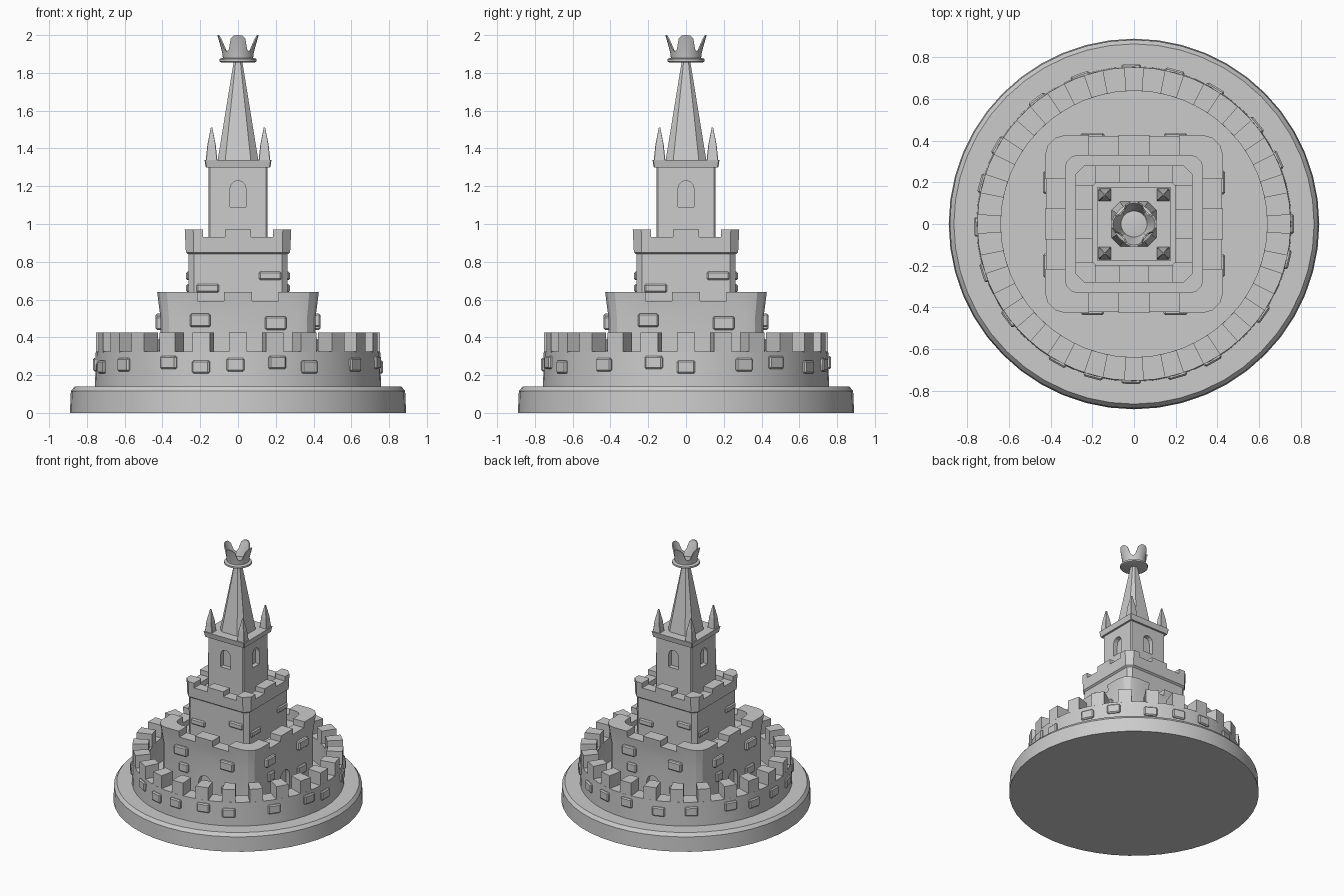
import bpy, bmesh, math
from mathutils import Matrix, Vector

if "Cube" in bpy.data.objects:
    bpy.data.objects.remove(bpy.data.objects["Cube"])


def finish(name, bm, bevel=0.0):
    bmesh.ops.recalc_face_normals(bm, faces=bm.faces)
    me = bpy.data.meshes.new(name)
    bm.to_mesh(me)
    bm.free()
    ob = bpy.data.objects.new(name, me)
    bpy.context.collection.objects.link(ob)
    if bevel:
        m = ob.modifiers.new("bevel", 'BEVEL')
        m.width, m.segments = bevel, 1
    return ob


def add_loft(bm, sections, closed=False):
    rows = [[bm.verts.new(p) for p in s] for s in sections]
    n = len(rows[0])
    pairs = list(zip(rows, rows[1:])) + ([(rows[-1], rows[0])] if closed else [])
    for a, b in pairs:
        for i in range(n):
            j = (i + 1) % n
            bm.faces.new((a[i], a[j], b[j], b[i]))
    if not closed:
        bm.faces.new(rows[0])
        bm.faces.new(rows[-1])


def loft(name, sections, closed=False):
    bm = bmesh.new()
    add_loft(bm, sections, closed)
    return finish(name, bm)


def circle(r, z, n=48):
    return [(r * math.cos(2 * math.pi * i / n), r * math.sin(2 * math.pi * i / n), z) for i in range(n)]


def square(h, r, z, n=1, cx=0, cy=0):
    # square outline with rounded (n > 1) or chamfered corners
    pts = []
    for k in range(4):
        c = math.radians(45 + 90 * k)
        ox, oy = (h - r) * math.sqrt(2) * math.cos(c), (h - r) * math.sqrt(2) * math.sin(c)
        for i in range(n + 1):
            a = math.radians(90 * k + 90 * i / n)
            pts.append((cx + ox + r * math.cos(a), cy + oy + r * math.sin(a), z))
    return pts


def add_box(bm, size, mat):
    bmesh.ops.create_cube(bm, size=1, matrix=mat @ Matrix.Diagonal((*size, 1)))


def cut(ob, cutter):
    cutter.hide_render = True
    m = ob.modifiers.new("cut", 'BOOLEAN')
    m.operation, m.solver, m.object = 'DIFFERENCE', 'EXACT', cutter
    bpy.context.view_layer.objects.active = ob
    bpy.ops.object.modifier_apply(modifier=m.name)
    bpy.data.objects.remove(cutter)


def crenellate(ob, inner, outer, z):
    # two bars each way leave a centre merlon and corner merlons
    for along_x in (0, 1):
        bm = bmesh.new()
        for s in (-1, 1):
            off, w = s * (inner + outer) / 2, outer - inner
            pos, size = (off, 0, z + 0.1), (w, 2, 0.2)
            if along_x:
                pos, size = (0, off, z + 0.1), (2, w, 0.2)
            add_box(bm, size, Matrix.Translation(pos))
        cut(ob, finish("crenel_cutter", bm))


def cut_arches(ob, face, depth, half, z0, z1):
    # arched recess on all four sides
    bm = bmesh.new()
    prof = [(-half, z0), (half, z0)]
    prof += [(half * math.cos(t * math.pi / 6), z1 - half + half * math.sin(t * math.pi / 6)) for t in range(7)]
    for k in range(4):
        rot = Matrix.Rotation(k * math.pi / 2, 3, 'Z')
        add_loft(bm, [[rot @ Vector((x, y, z)) for x, z in prof] for y in (-face - 0.05, -face + depth)])
    cut(ob, finish("arch_cutter", bm))


def bricks(name, items):
    # each brick: facing angle, distance, sideways offset, z, width, height
    bm = bmesh.new()
    for a, d, s, z, w, h in items:
        mat = Matrix.Rotation(math.radians(a), 4, 'Z') @ Matrix.Translation((d, s, z))
        add_box(bm, (0.05, w, h), mat)
    finish(name, bm, 0.008)


# Round base
loft("base", [circle(0.89, 0), circle(0.885, 0.115), circle(0.865, 0.14)])

# Outer ring wall with merlons
loft("ring_wall", [circle(0.757, 0.13), circle(0.753, 0.325), circle(0.64, 0.325), circle(0.64, 0.13)], True)
bm = bmesh.new()
for k in range(24):
    c = math.radians(15 * k)
    d = math.radians(3.6)
    quad = [(r, c + s * d) for r, s in ((0.64, -1), (0.753, -1), (0.753, 1), (0.64, 1))]
    add_loft(bm, [[(r * math.cos(a), r * math.sin(a), z) for r, a in quad] for z in (0.32, 0.425)])
finish("ring_merlons", bm)
ring_angles = [-162, -143, -119, -105, -91, -74, -60, -35, -13, 0, 24, 39, 59, 75, 91, 110, 128, 150, 165, 181]
bricks("ring_bricks", [(a, 0.743, 0, 0.255 + 0.012 * (i % 3 - 1), 0.095, 0.07) for i, a in enumerate(ring_angles)])

# Lower keep: rounded square with parapet and doorways
lower = loft("lower_keep", [square(0.41, 0.09, 0.13, 3), square(0.41, 0.09, 0.5, 3), square(0.428, 0.1, 0.64, 3),
                            square(0.33, 0.06, 0.64, 3), square(0.33, 0.06, 0.55, 3)])
crenellate(lower, 0.075, 0.215, 0.592)
cut_arches(lower, 0.41, 0.03, 0.055, 0.145, 0.34)
lower_bricks = []
for k, a in enumerate((-90, 0, 90, 180)):
    lower_bricks += [(a, 0.412, -0.2, 0.49, 0.11, 0.07), (a, 0.412, 0.2, 0.475, 0.115, 0.07),
                     (a, 0.4, -0.18, 0.36, 0.08, 0.07), (a, 0.4, 0.2, 0.27, 0.1, 0.07)]
bricks("lower_keep_bricks", lower_bricks)

# Middle keep with overhanging parapet
middle = loft("middle_keep", [square(0.263, 0.03, 0.54), square(0.263, 0.03, 0.84), square(0.276, 0.04, 0.85),
                              square(0.282, 0.045, 0.97), square(0.2, 0.02, 0.97), square(0.2, 0.02, 0.89)])
crenellate(middle, 0.07, 0.185, 0.932)
bricks("middle_keep_bricks", [(a, 0.25, s, z, 0.12, 0.045) for a in (-90, 0, 90, 180)
                              for s, z in ((0.17, 0.725), (-0.16, 0.66))])

# Tower with arched windows, and its cap
tower = loft("tower", [square(0.157, 0.008, 0.88), square(0.155, 0.008, 1.3)])
cut_arches(tower, 0.156, 0.035, 0.042, 1.09, 1.23)
loft("tower_cap", [square(0.17, 0.005, 1.298), square(0.178, 0.005, 1.34)])

# Spire and corner pinnacles
loft("spire", [square(0.108, 0.04, 1.335), square(0.022, 0.01, 1.865)])
bm = bmesh.new()
for x in (-0.14, 0.14):
    for y in (-0.14, 0.14):
        add_loft(bm, [square(h, h * 0.1, z, 1, x, y) for h, z in ((0.031, 1.335), (0.022, 1.42), (0.004, 1.51))])
finish("corner_pinnacles", bm)

# Crown: plate and flared four-pointed rim
loft("crown_plate", [circle(0.085, 1.855, 24), circle(0.099, 1.86, 24), circle(0.099, 1.873, 24), circle(0.08, 1.88, 24)])


def crown_row(offset, top):
    pts = []
    for i in range(32):
        a = 2 * math.pi * i / 32
        away = min(i % 8, 8 - i % 8)
        z = top if top < 1.92 else (2.0, 1.998, 1.98, 1.925, 1.912)[away]
        r = 0.079 + 0.03 * ((z - 1.87) / 0.13) ** 1.5 - offset
        pts.append((r * math.cos(a), r * math.sin(a), z))
    return pts


loft("crown_rim", [crown_row(0, 1.87), crown_row(0, 1.91), crown_row(0, 2.0),
                   crown_row(0.008, 2.0), crown_row(0.015, 1.91), crown_row(0.018, 1.875)])

# Smooth only the round parts
for n in ("base", "ring_wall", "crown_plate", "crown_rim", "lower_keep"):
    bpy.ops.object.select_all(action='DESELECT')
    ob = bpy.data.objects[n]
    ob.select_set(True)
    bpy.context.view_layer.objects.active = ob
    bpy.ops.object.shade_smooth_by_angle(angle=math.radians(25))
